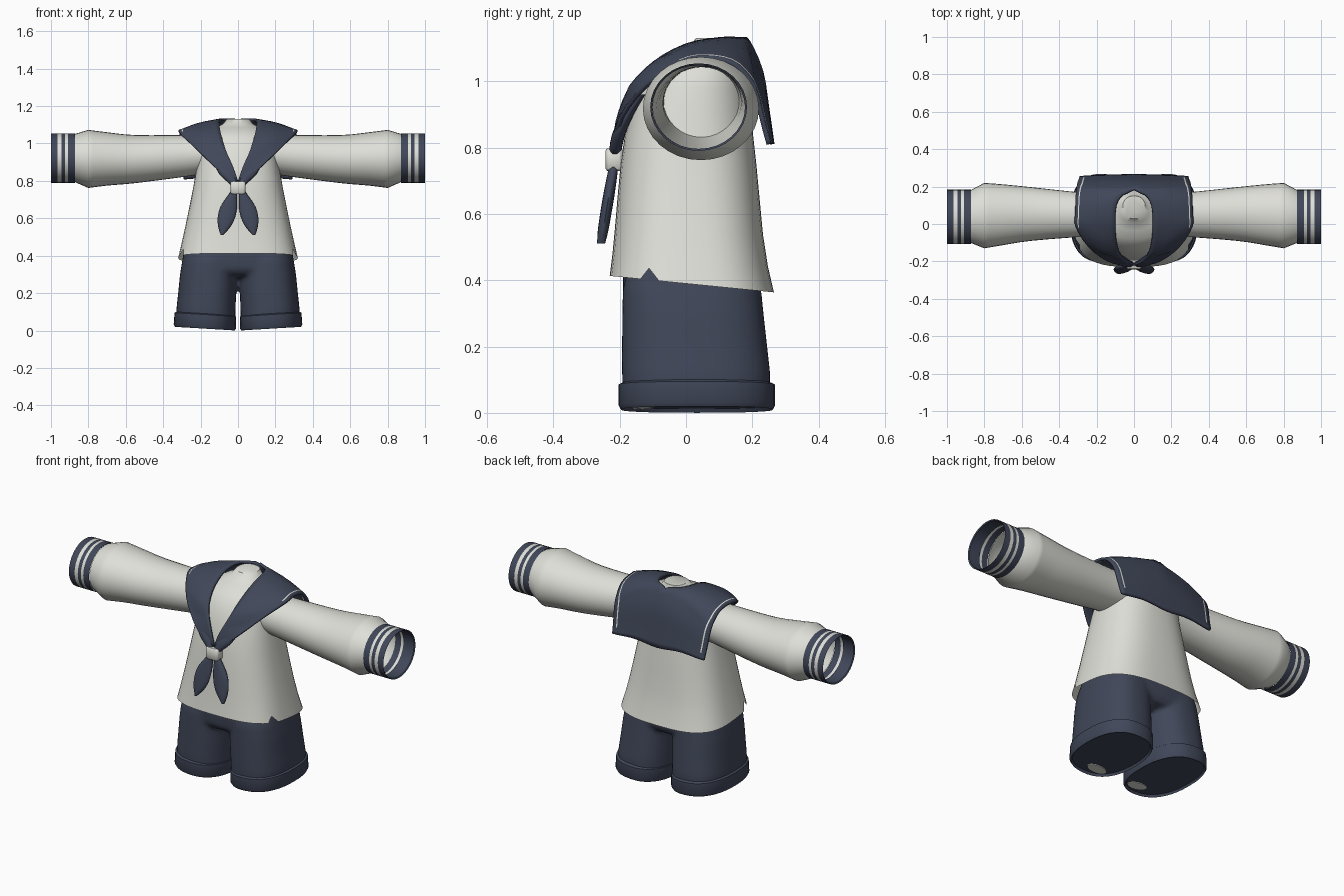
import bpy, bmesh, math
from mathutils import Vector

if "Cube" in bpy.data.objects:
    bpy.data.objects.remove(bpy.data.objects["Cube"])


def material(name, rgb):
    m = bpy.data.materials.new(name)
    m.diffuse_color = (*rgb, 1)
    m.use_nodes = True
    m.node_tree.nodes["Principled BSDF"].inputs["Base Color"].default_value = m.diffuse_color
    return m


WHITE = material("off white cloth", (0.74, 0.74, 0.69))
NAVY = material("navy cloth", (0.052, 0.063, 0.1))


def oval(u0, u1, v0, v1, n=40, e=2.0):
    """Superellipse filling the box u0..u1, v0..v1."""
    pts = []
    for i in range(n):
        a = 2 * math.pi * i / n
        c, s = math.cos(a), math.sin(a)
        pts.append(((u0 + u1) / 2 + (u1 - u0) / 2 * math.copysign(abs(c) ** (2 / e), c),
                    (v0 + v1) / 2 + (v1 - v0) / 2 * math.copysign(abs(s) ** (2 / e), s)))
    return pts


def spline(keys, steps):
    """Catmull-Rom through tuples of numbers."""
    out = []
    for i in range(len(keys) - 1):
        p = [Vector(keys[max(0, min(len(keys) - 1, i + k))]) for k in (-1, 0, 1, 2)]
        for j in range(steps):
            t = j / steps
            out.append(0.5 * (2 * p[1] + (p[2] - p[0]) * t
                              + (2 * p[0] - 5 * p[1] + 4 * p[2] - p[3]) * t * t
                              + (3 * p[1] - p[0] - 3 * p[2] + p[3]) * t ** 3))
    return out + [Vector(keys[-1])]


def loft(name, rows, mats, closed=True, cap0=False, cap1=False, rule=None, thick=0, angle=50):
    """Skin a list of point rows; rule(row, column) picks the material, -1 leaves a gap."""
    bm = bmesh.new()
    vs = [[bm.verts.new(p) for p in r] for r in rows]
    n = len(rows[0])
    for i in range(len(rows) - 1):
        for j in range(n if closed else n - 1):
            k = (j + 1) % n
            m = rule(i, j) if rule else 0
            if m >= 0:
                f = bm.faces.new((vs[i][j], vs[i][k], vs[i + 1][k], vs[i + 1][j]))
                f.material_index = m
    if cap0:
        bm.faces.new(vs[0])
    if cap1:
        bm.faces.new(vs[-1])
    bmesh.ops.remove_doubles(bm, verts=bm.verts, dist=0.0002)
    bmesh.ops.recalc_face_normals(bm, faces=bm.faces)
    me = bpy.data.meshes.new(name)
    bm.to_mesh(me)
    bm.free()
    for m in mats:
        me.materials.append(m)
    ob = bpy.data.objects.new(name, me)
    bpy.context.collection.objects.link(ob)
    if thick:
        mod = ob.modifiers.new("thickness", "SOLIDIFY")
        mod.thickness, mod.offset = thick, 0
    if angle:
        bpy.ops.object.select_all(action="DESELECT")
        ob.select_set(True)
        bpy.context.view_layer.objects.active = ob
        bpy.ops.object.shade_smooth_by_angle(angle=math.radians(angle))
    return ob


# Shirt body: (z, half width, front y, back y), boxier towards the hem, which dips at the back
body = [(0.39, 0.32, -0.23, 0.265), (0.46, 0.303, -0.222, 0.247), (0.55, 0.283, -0.214, 0.232),
        (0.65, 0.262, -0.206, 0.222), (0.75, 0.242, -0.197, 0.212), (0.84, 0.226, -0.184, 0.202),
        (0.92, 0.212, -0.165, 0.196), (0.98, 0.202, -0.142, 0.19), (1.03, 0.19, -0.112, 0.182),
        (1.06, 0.165, -0.08, 0.175), (1.085, 0.12, -0.035, 0.165), (1.105, 0.08, 0.01, 0.155),
        (1.13, 0.06, 0.03, 0.15)]
rows = []
for i, (z, w, y0, y1) in enumerate(body):
    tilt = max(0, 0.1 * (1 - i / 4))
    e = max(2.3, 2.95 - 0.1 * i)
    rows.append([(x, y, z - tilt * y) for x, y in oval(-w, w, y0, y1, 48, e)])
# small slit in the hem at each side
for s in (-1, 1):
    j = min((j for j in range(48) if s * rows[0][j][0] > 0), key=lambda j: abs(rows[0][j][1] + 0.1))
    x, y, z = rows[0][j]
    rows[0][j] = (x - s * 0.012, y, z + 0.035)
loft("shirt_body", rows, [WHITE], cap1=True)

# Sleeves and striped cuffs: (x, y min, y max, z min, z max)
sleeve = [(0.13, -0.06, 0.16, 0.845, 1.035), (0.2, -0.068, 0.165, 0.835, 1.045),
          (0.3, -0.07, 0.17, 0.82, 1.045), (0.55, -0.09, 0.197, 0.788, 1.045),
          (0.7, -0.113, 0.212, 0.775, 1.06), (0.8, -0.13, 0.22, 0.762, 1.073),
          (0.875, -0.1, 0.18, 0.795, 1.05)]
cuff_x = [0.872, 0.909, 0.924, 0.944, 0.964, 1.0]
for s, side in ((-1, "left"), (1, "right")):
    rows = [[(s * x, y, z) for y, z in oval(a, b, c, d, 32)] for x, a, b, c, d in spline(sleeve[:-1], 3)]
    x, a, b, c, d = sleeve[-1]
    rows.append([(s * x, y, z) for y, z in oval(a, b, c, d, 32)])
    loft(side + "_sleeve", rows, [WHITE])
    rows = [[(s * x, y, z) for y, z in oval(-0.108, 0.184, 0.79, 1.054, 32)] for x in cuff_x]
    # turned-in navy lining
    rows.append([(s * 0.995, y, z) for y, z in oval(-0.102, 0.178, 0.796, 1.048, 32)])
    rows.append([(s * 0.93, y, z) for y, z in oval(-0.102, 0.178, 0.796, 1.048, 32)])
    loft(side + "_cuff", rows, [NAVY, WHITE], rule=lambda i, j: int(i in (1, 3)))

# Shorts: seat and legs fused into one smooth body
seat = [(0.285, 0.06, -0.1, 0.14), (0.3, 0.2, -0.165, 0.205), (0.33, 0.286, -0.186, 0.224),
        (0.4, 0.296, -0.192, 0.228), (0.47, 0.27, -0.18, 0.2)]
leg = [(0.05, 0.172, 0.157, -0.19, 0.254), (0.12, 0.171, 0.158, -0.193, 0.254),
       (0.2, 0.165, 0.155, -0.193, 0.245), (0.3, 0.158, 0.152, -0.192, 0.234),
       (0.37, 0.15, 0.149, -0.191, 0.227), (0.42, 0.145, 0.14, -0.18, 0.215)]
shorts = loft("shorts", [[(x, y, z) for x, y in oval(-w, w, a, b, 40, 3)] for z, w, a, b in seat],
              [NAVY], cap0=True, cap1=True, angle=0)
legs = [loft("leg", [[(s * x, y, z) for x, y in oval(c - r, c + r, a, b, 40, 2.5)]
                     for z, c, r, a, b in leg], [NAVY], cap0=True, cap1=True, angle=0) for s in (-1, 1)]
bpy.ops.object.select_all(action="DESELECT")
for ob in legs + [shorts]:
    ob.select_set(True)
bpy.context.view_layer.objects.active = shorts
bpy.ops.object.join()
mod = shorts.modifiers.new("fuse", "REMESH")
mod.mode, mod.voxel_size, mod.use_smooth_shade = "VOXEL", 0.012, True
mod = shorts.modifiers.new("soften", "SMOOTH")
mod.factor, mod.iterations = 0.5, 6

# Turn-ups with closed soles, each rising slightly to the outside
turnup = [(0.012, 0.177, 0.154, -0.188, 0.254), (0.0, 0.177, 0.16, -0.196, 0.262),
          (0.012, 0.177, 0.167, -0.203, 0.268), (0.075, 0.175, 0.164, -0.203, 0.268),
          (0.085, 0.173, 0.15, -0.183, 0.246)]
for s, side in ((-1, "left"), (1, "right")):
    loft(side + "_turnup", [[(s * x, y, z + 0.01 + 0.06 * (x - c)) for x, y in oval(c - r, c + r, a, b, 40, 2.4)]
                            for z, c, r, a, b in turnup], [NAVY], cap0=True, angle=40)
    # pale patch under each leg
    loft(side + "_sole_patch", [[(s * x, y, 0.017 + 0.06 * (x - 0.177) + dz)
                                 for x, y in oval(0.075, 0.19, -0.165, -0.1, 20)] for dz in (0, 0.004)],
         [WHITE], cap0=True, cap1=True)

# Sailor collar: inner edge xyz, outer edge xyz, from front tip over the shoulder to the back
collar = [(0.0, -0.215, 0.80, 0.045, -0.218, 0.80), (0.028, -0.205, 0.88, 0.14, -0.195, 0.89),
          (0.068, -0.17, 0.97, 0.24, -0.12, 0.985), (0.092, -0.1, 1.05, 0.312, -0.01, 1.055),
          (0.1, 0.0, 1.107, 0.312, 0.06, 1.066), (0.093, 0.1, 1.126, 0.31, 0.14, 1.05),
          (0.06, 0.155, 1.127, 0.305, 0.19, 1.0), (0.0, 0.178, 1.12, 0.302, 0.213, 0.955),
          (0.0, 0.218, 1.03, 0.298, 0.225, 0.905), (0.0, 0.236, 0.92, 0.294, 0.236, 0.86),
          (0.0, 0.252, 0.81, 0.29, 0.25, 0.81)]
cols = [0, 0.12, 0.25, 0.4, 0.55, 0.7, 0.82, 0.9, 0.925, 1]
edges = spline(collar, 3)
rows = []
for e in edges:
    a, b = Vector((max(0, e[0]), e[1], e[2])), Vector(e[3:])
    half = []
    for t in cols:
        p = a.lerp(b, t)
        if e[2] > 0.95 and e[0] > 0.02:              # gentle bulge away from the body
            lift = 0.014 * math.sin(math.pi * t)
            p.z += lift
            p.y += lift * (0.5 if p.y > 0.15 else -0.8 if p.y < -0.05 else 0)
        elif p.y > 0.17:                             # rounded back
            p.y += 0.008 * (1 - t * t)
            p.z += 0.012 * math.sin(math.pi * t) ** 2
        half.append(tuple(p))
    rows.append([(-x, y, z) for x, y, z in reversed(half)] + half)
loft("collar", rows, [NAVY, WHITE], closed=False, thick=0.014,
     rule=lambda i, j: -1 if j == 9 else int(j in (1, 17) and 8 < i < len(edges) - 3))

# Neckerchief: upper strands, hanging tails: (z, centre x, centre y, half width, half depth)
strand = [(0.96, 0.13, -0.135, 0.02, 0.012), (0.9, 0.095, -0.175, 0.035, 0.018),
          (0.84, 0.06, -0.203, 0.042, 0.02), (0.78, 0.018, -0.215, 0.022, 0.018)]
tail = [(0.76, 0.015, -0.216, 0.012, 0.012), (0.72, 0.03, -0.222, 0.025, 0.015),
        (0.66, 0.05, -0.232, 0.045, 0.017), (0.6, 0.063, -0.242, 0.046, 0.017),
        (0.55, 0.074, -0.25, 0.031, 0.016), (0.51, 0.086, -0.256, 0.006, 0.012)]
for s, side in ((-1, "left"), (1, "right")):
    for part, keys in (("strand", strand), ("tail", tail)):
        loft(side + "_scarf_" + part,
             [[(s * x, y, z) for x, y in oval(c - w, c + w, d - h, d + h, 16)]
              for z, c, d, w, h in spline(keys, 3)], [NAVY], cap0=True, cap1=True)

# White scarf ring
knot = [(0.73, 0.034, 0.022), (0.737, 0.04, 0.027), (0.79, 0.04, 0.027), (0.797, 0.034, 0.022)]
loft("scarf_ring", [[(x, y, z) for x, y in oval(-w, w, -0.216 - d, -0.216 + d, 24, 5)]
                    for z, w, d in knot], [WHITE], cap0=True, cap1=True)
